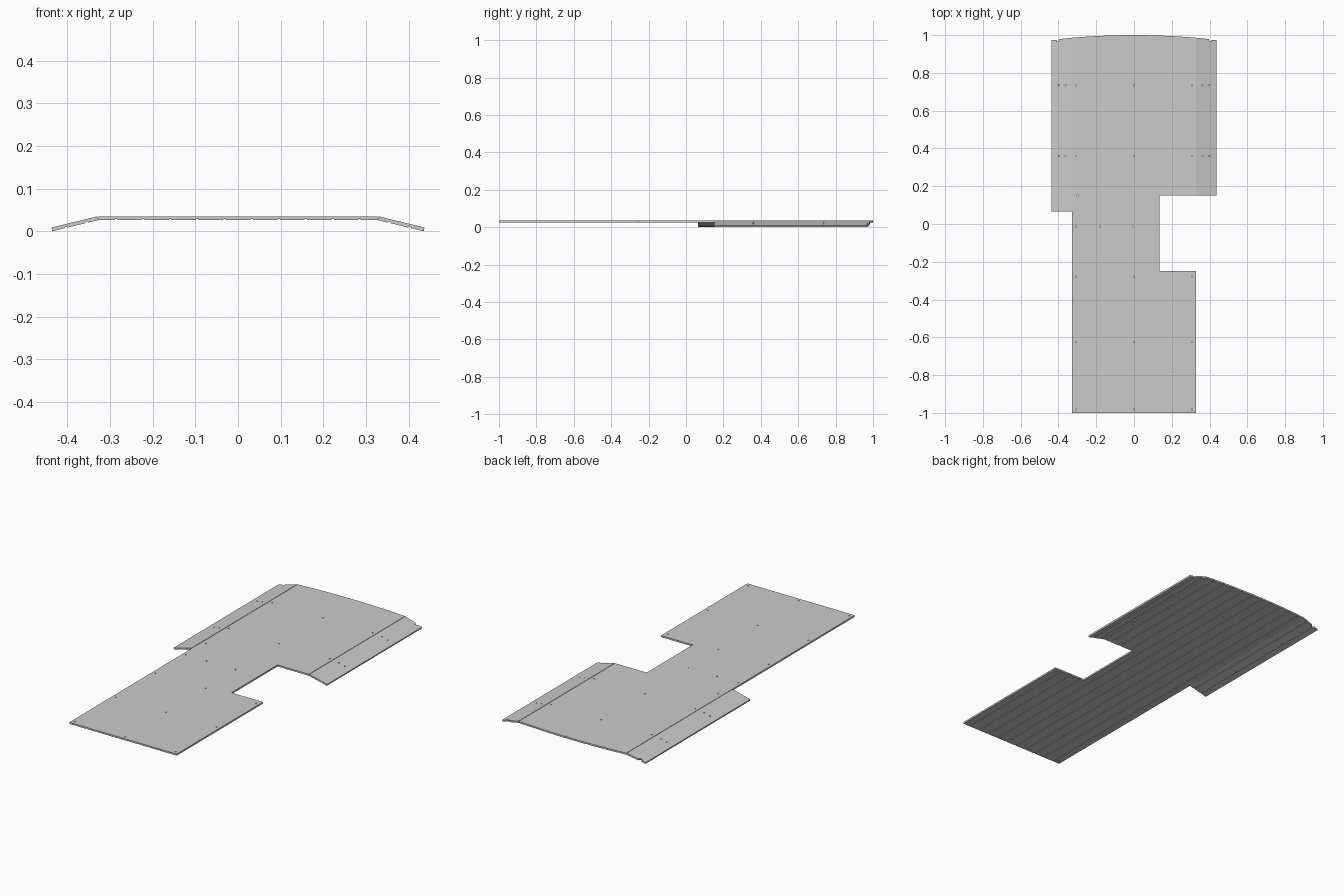
import bpy, bmesh, math
from mathutils import Matrix, Vector

if "Cube" in bpy.data.objects:
    bpy.data.objects.remove(bpy.data.objects["Cube"])

T = 0.009          # sheet thickness
TOP = 0.035        # height of the upper face
HALF = 0.327       # half width of the centre board
PIVOT = 0.3295     # where the sloping wings begin
TILT = math.asin((TOP - T * 0.972) / 0.111)


def back_edge(x):
    """Gently bowed rear edge."""
    return 1.0 - 0.13 * x * x


def make_object(name, bm):
    bmesh.ops.recalc_face_normals(bm, faces=bm.faces)
    mesh = bpy.data.meshes.new(name)
    bm.to_mesh(mesh)
    bm.free()
    obj = bpy.data.objects.new(name, mesh)
    bpy.context.collection.objects.link(obj)
    return obj


def cut(obj, bm):
    """Subtract a cutter mesh and remove the cutter."""
    cutter = make_object("cutter", bm)
    cutter.hide_render = True
    mod = obj.modifiers.new("cut", 'BOOLEAN')
    mod.operation = 'DIFFERENCE'
    mod.solver = 'EXACT'
    mod.object = cutter
    bpy.context.view_layer.update()
    graph = bpy.context.evaluated_depsgraph_get()
    mesh = bpy.data.meshes.new_from_object(obj.evaluated_get(graph))
    obj.modifiers.clear()
    obj.data = mesh
    bpy.data.objects.remove(cutter)


def board(name, outline, grooves, holes, matrix):
    """Flat sheet with grooves below and screw holes, then placed."""
    bm = bmesh.new()
    face = bm.faces.new([bm.verts.new((x, y, -T)) for x, y in outline])
    ext = bmesh.ops.extrude_face_region(bm, geom=[face])
    verts = [v for v in ext["geom"] if isinstance(v, bmesh.types.BMVert)]
    bmesh.ops.translate(bm, verts=verts, vec=(0, 0, T))
    obj = make_object(name, bm)

    bm = bmesh.new()
    for x in grooves:
        m = Matrix.Translation((x, 0, -T)) @ Matrix.Diagonal((0.006, 2.2, 0.006, 1))
        bmesh.ops.create_cube(bm, size=1, matrix=m)
    cut(obj, bm)

    bm = bmesh.new()
    for x, y in holes:
        bmesh.ops.create_cone(bm, cap_ends=True, segments=10, radius1=0.004,
                              radius2=0.004, depth=0.05,
                              matrix=Matrix.Translation((x, y, 0)))
    cut(obj, bm)
    obj.data.transform(matrix)
    return obj


# Centre board with side cut-out and bowed rear edge
outline = [(-HALF, -1), (HALF, -1), (HALF, -0.25), (0.135, -0.25),
           (0.135, 0.15), (HALF, 0.15)]
for i in range(25):
    x = HALF - 2 * HALF * i / 24
    outline.append((x, back_edge(x)))
grooves = [(i - 4.5) * 0.0635 for i in range(10)]
holes = [(x, y) for y in (0.735, 0.36, -0.28, -0.625, -0.98)
         for x in (-0.307, 0, 0.307)]
holes += [(-0.3, 0.15), (-0.307, -0.015), (-0.18, -0.015), (-0.005, -0.015)]
board("centre_board", outline, grooves, holes, Matrix.Translation((0, 0, TOP)))

# Sloping side wings, each with a small notch in the rear edge
for name, side, front in (("left_wing", -1, 0.065), ("right_wing", 1, 0.15)):
    shape = [(0, front), (0.111, front), (0.111, 0.975), (0.087, 0.975),
             (0.083, 0.967), (0.072, 0.967), (0.068, 0.979),
             (0, back_edge(PIVOT))]
    shape = [(side * u, y) for u, y in shape]
    wing_holes = [(side * u, y) for y in (0.735, 0.36) for u in (0.034, 0.071)]
    wing_grooves = [side * 0.028, side * 0.077]
    place = (Matrix.Translation((side * PIVOT, 0, TOP))
             @ Matrix.Rotation(side * TILT, 4, 'Y'))
    board(name, shape, wing_grooves, wing_holes, place)
